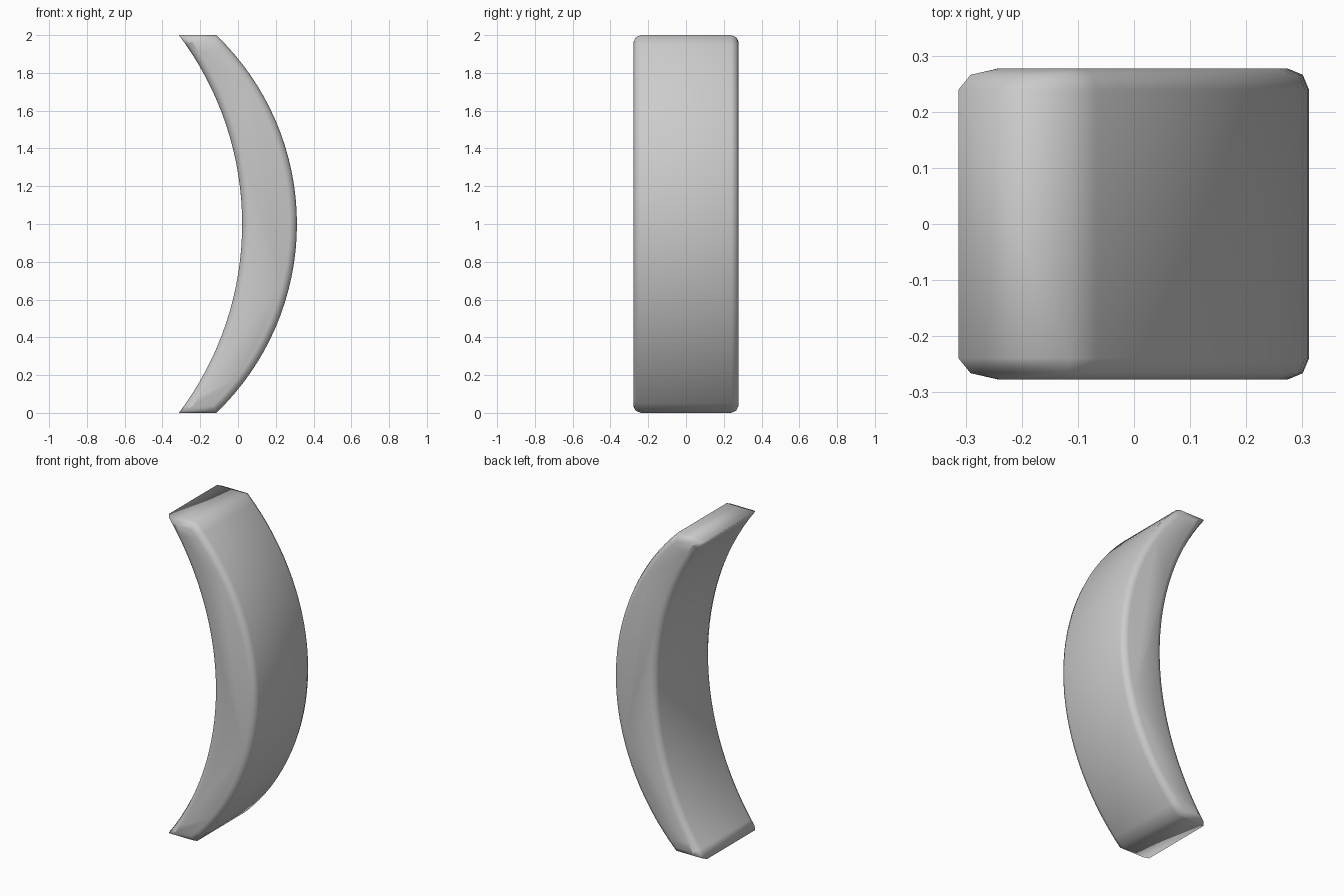
import bpy, bmesh, math

if "Cube" in bpy.data.objects:
    bpy.data.objects.remove(bpy.data.objects["Cube"])

HALF_DEPTH = 0.277
SEGMENTS = 32


def arc(x_tip, x_mid):
    """Points of a circular arc from (x_tip, z=0) through (x_mid, z=1) to (x_tip, z=2)."""
    sag = x_mid - x_tip
    r = (1 + sag * sag) / (2 * sag)
    a = math.asin(1 / r)
    return [(x_mid - r + r * math.cos(t), 1 + r * math.sin(t))
            for t in (-a + 2 * a * i / SEGMENTS for i in range(SEGMENTS + 1))]


# Crescent profile: outer arc upward, inner arc back down, flat tips
profile = arc(-0.115, 0.312) + arc(-0.313, 0.022)[::-1]

bm = bmesh.new()
front = bm.faces.new([bm.verts.new((x, -HALF_DEPTH, z)) for x, z in profile])
extruded = bmesh.ops.extrude_face_region(bm, geom=[front], use_keep_orig=True)
moved = [g for g in extruded["geom"] if isinstance(g, bmesh.types.BMVert)]
bmesh.ops.translate(bm, verts=moved, vec=(0, 2 * HALF_DEPTH, 0))
bmesh.ops.recalc_face_normals(bm, faces=bm.faces)

# Rounded rim around the front and back faces
rim = [e for e in bm.edges if abs(e.verts[0].co.y - e.verts[1].co.y) < 1e-5]
bmesh.ops.bevel(bm, geom=rim, offset=0.038, offset_type='OFFSET',
                segments=2, profile=0.5, affect='EDGES')
bmesh.ops.recalc_face_normals(bm, faces=bm.faces)
for f in bm.faces:
    f.smooth = True

mesh = bpy.data.meshes.new("curved_handle")
bm.to_mesh(mesh)
bm.free()
obj = bpy.data.objects.new("curved_handle", mesh)
bpy.context.collection.objects.link(obj)
